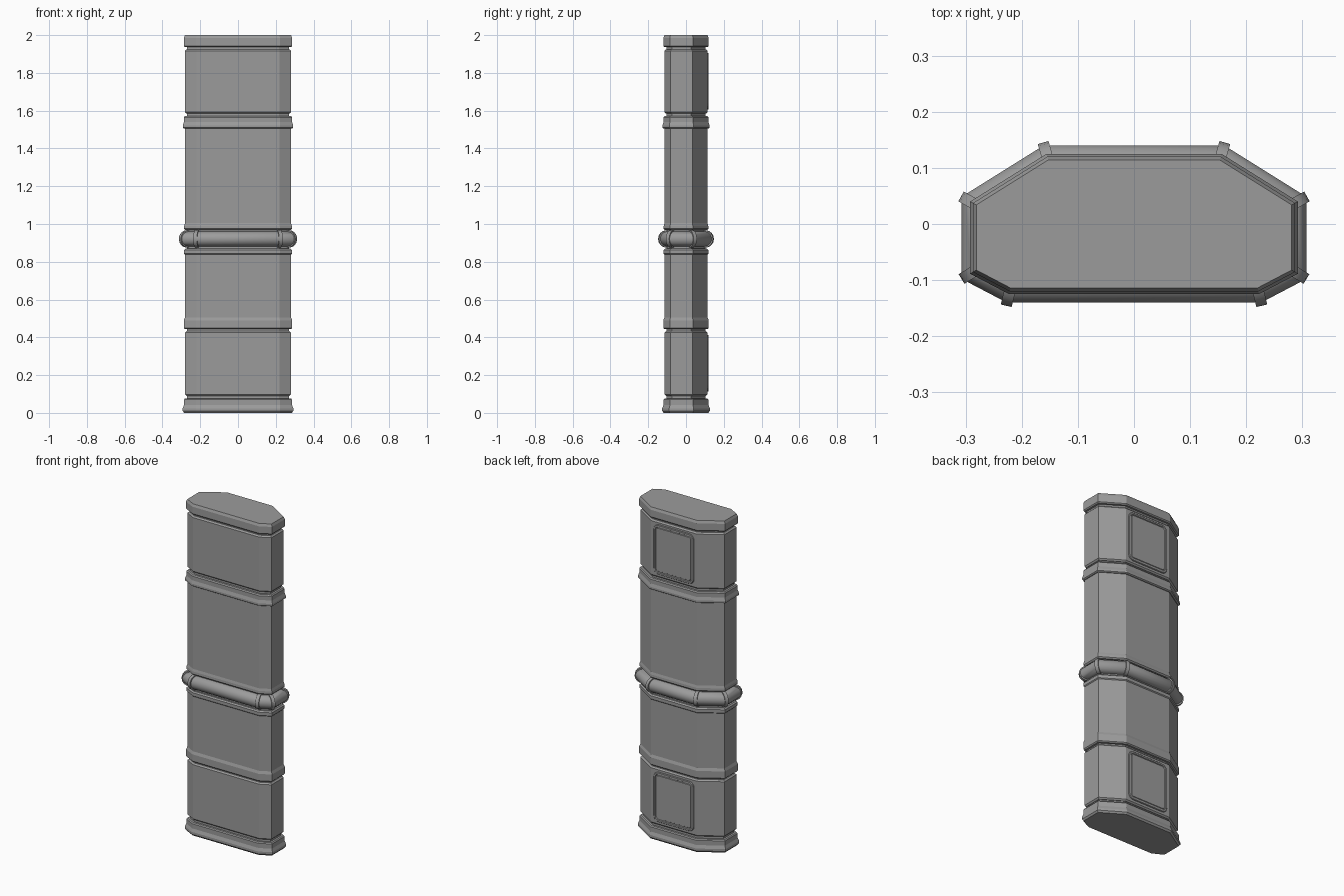
import bpy, bmesh, math
from mathutils import Vector, Matrix

cube = bpy.data.objects.get("Cube")
if cube:
    bpy.data.objects.remove(cube, do_unlink=True)

grey = bpy.data.materials.new("plain grey")
grey.use_nodes = True
colour = (0.33, 0.33, 0.33, 1)
grey.diffuse_color = colour
grey.node_tree.nodes["Principled BSDF"].inputs["Base Color"].default_value = colour

# Half of the eight-sided cross-section, mirrored to give the whole outline
HALF = [(0.22, -0.114), (0.281, -0.082), (0.281, 0.034), (0.153, 0.114)]
OUTLINE = [Vector(p) for p in HALF] + [Vector((-x, y)) for x, y in reversed(HALF)]


def mitre(i):
    """Outward direction at a corner for a unit offset of its two sides."""
    p = OUTLINE[i]
    a = (p - OUTLINE[i - 1]).normalized()
    b = (OUTLINE[(i + 1) % len(OUTLINE)] - p).normalized()
    n, m = Vector((a.y, -a.x)), Vector((b.y, -b.x))
    return (n + m) / (1 + n.dot(m))


MITRES = [mitre(i) for i in range(len(OUTLINE))]


def finish(name, bm, smooth=False):
    bmesh.ops.recalc_face_normals(bm, faces=bm.faces)
    mesh = bpy.data.meshes.new(name)
    bm.to_mesh(mesh)
    bm.free()
    mesh.materials.append(grey)
    obj = bpy.data.objects.new(name, mesh)
    bpy.context.collection.objects.link(obj)
    if smooth:
        bpy.ops.object.select_all(action='DESELECT')
        obj.select_set(True)
        bpy.context.view_layer.objects.active = obj
        bpy.ops.object.shade_smooth_by_angle(angle=math.radians(35))
    return obj


def loft(name, profile, closed=False, smooth=False):
    """Sweep (offset, height) pairs around the outline."""
    bm = bmesh.new()
    loops = [[bm.verts.new((*(p + m * d), z)) for p, m in zip(OUTLINE, MITRES)]
             for d, z in profile]
    pairs = list(zip(loops, loops[1:]))
    if closed:
        pairs.append((loops[-1], loops[0]))
    for lo, hi in pairs:
        for i in range(len(lo)):
            j = (i + 1) % len(lo)
            bm.faces.new((lo[i], lo[j], hi[j], hi[i]))
    if not closed:
        bm.faces.new(loops[0])
        bm.faces.new(loops[-1])
    return finish(name, bm, smooth)


# Recessed core seen in the grooves
loft("core", [(-0.012, 0.02), (-0.012, 1.98)])

# Main body sections with softened ends
for name, low, high in [("bottom_section", 0.09, 0.433), ("lower_section", 0.45, 0.85),
                        ("upper_section", 0.98, 1.53), ("top_section", 1.585, 1.925)]:
    loft(name, [(-0.008, low), (0, low + 0.008), (0, high - 0.008), (-0.008, high)])

# Collars, base and cap
loft("base", [(0.004, 0), (0.012, 0.01), (0.012, 0.024), (0.005, 0.042),
              (0.005, 0.07), (0, 0.076)])
loft("lower_band", [(0, 0.443), (0.006, 0.449), (0.006, 0.49), (0, 0.506)])
loft("lower_lip", [(0, 0.838), (0.005, 0.843), (0.005, 0.862), (-0.002, 0.869)])
loft("upper_lip", [(-0.002, 0.968), (0.005, 0.975), (0.004, 0.99), (0, 1.004)])
loft("upper_band", [(0.004, 1.505), (0.011, 1.51), (0.011, 1.522), (0.005, 1.54),
                    (0.005, 1.565), (0, 1.572)])
loft("cap", [(0, 1.937), (0.006, 1.943), (0.006, 1.985), (0, 2)])

# Round ring held in the middle groove
RING_Z, RING_R, RING_D = 0.921, 0.04, -0.013
SIDES = 16
angles = [2 * math.pi * (k + 0.5) / SIDES for k in range(SIDES)]
loft("middle_ring", [(RING_D + RING_R * math.cos(a), RING_Z + RING_R * math.sin(a))
                     for a in angles], closed=True, smooth=True)

# Small sleeves over the ring corners
bm = bmesh.new()
for p, m in zip(OUTLINE, MITRES):
    out = m.normalized()
    turn = Vector((-out.y, out.x, 0)).to_track_quat('Z', 'Y').to_matrix().to_4x4()
    spot = Matrix.Translation((*(p + m * RING_D), RING_Z))
    bmesh.ops.create_cone(bm, cap_ends=True, segments=SIDES, radius1=RING_R + 0.006,
                          radius2=RING_R + 0.006, depth=0.02, matrix=spot @ turn)
finish("ring_sleeves", bm, smooth=True)


def rounded_rect(bm, half_w, half_h, radius, y, z):
    verts = []
    for q, (sx, sz) in enumerate([(1, 1), (-1, 1), (-1, -1), (1, -1)]):
        for k in range(5):
            a = math.pi / 2 * (q + k / 4)
            verts.append(bm.verts.new((sx * (half_w - radius) + radius * math.cos(a), y,
                                       z + sz * (half_h - radius) + radius * math.sin(a))))
    return verts


# Rounded panels with raised rims on the back
for name, z in [("lower_back_panel", 0.262), ("upper_back_panel", 1.756)]:
    bm = bmesh.new()
    steps = [(0, 0.112), (0, 0.117), (0.003, 0.12), (0.012, 0.12),
             (0.015, 0.115), (0.019, 0.115), (0.021, 0.118)]
    rings = [rounded_rect(bm, 0.134 - s, 0.15 - s, 0.032 - s, y, z) for s, y in steps]
    for a, b in zip(rings, rings[1:]):
        for i in range(len(a)):
            j = (i + 1) % len(a)
            bm.faces.new((a[i], a[j], b[j], b[i]))
    bm.faces.new(rings[0])
    bm.faces.new(rings[-1])
    finish(name, bm)
